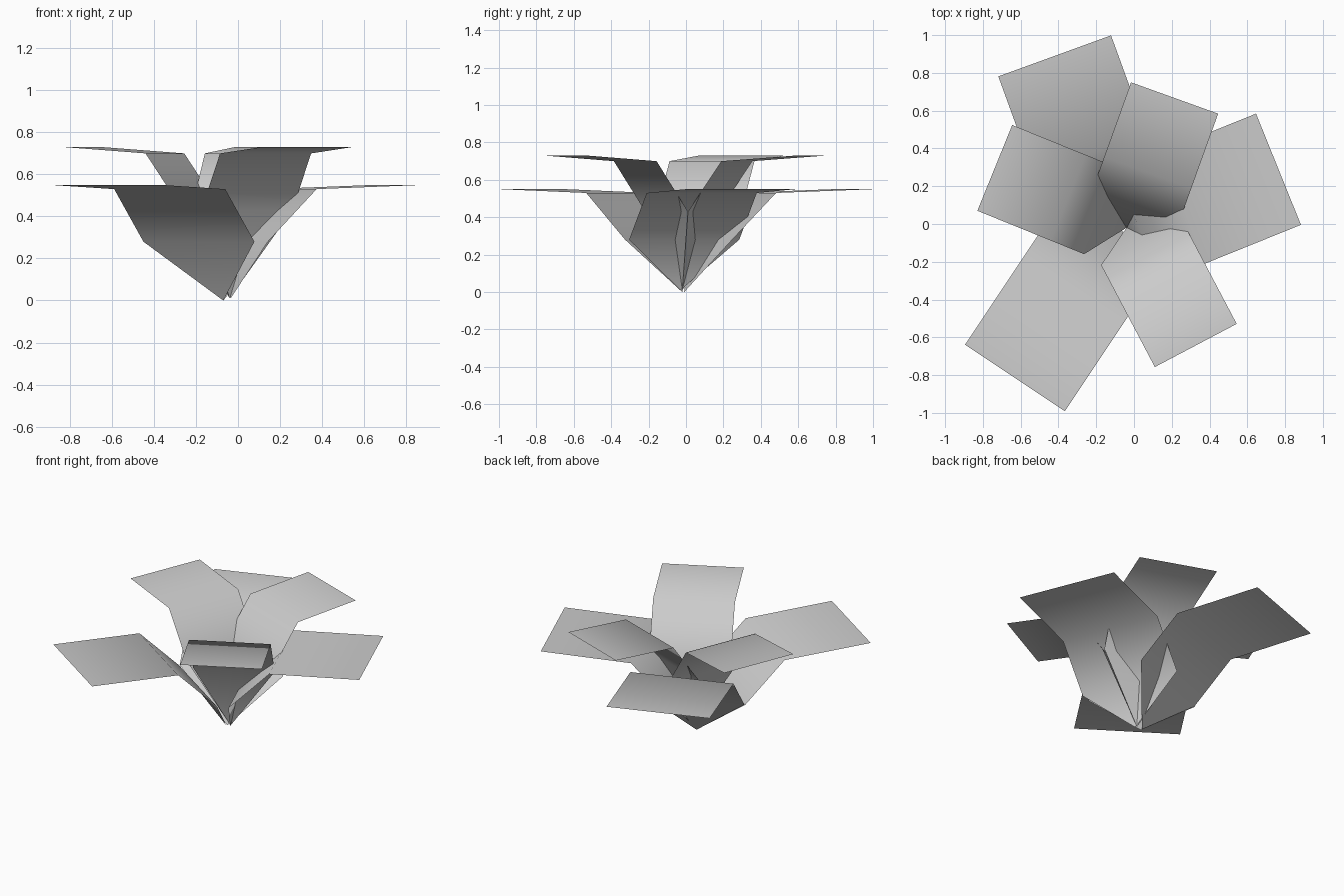
import bpy
import bmesh
import math
from mathutils import Vector

cube = bpy.data.objects.get("Cube")
if cube:
    bpy.data.objects.remove(cube, do_unlink=True)

grey = bpy.data.materials.new("leaf_grey")
grey.use_nodes = True
colour = (0.6, 0.6, 0.6, 1)
grey.diffuse_color = colour
grey.node_tree.nodes["Principled BSDF"].inputs["Base Color"].default_value = colour

# Profiles: (distance back from the tip, height)
LOWER = [(0, 0.55), (0.55, 0.53), (0.80, 0.28)]
UPPER = [(0, 0.73), (0.42, 0.70), (0.61, 0.43)]


def make_leaf(name, tip, angle, width, profile, base):
    """A bent strip of constant width that closes to a point at the base."""
    out = Vector((math.cos(math.radians(angle)), math.sin(math.radians(angle)), 0))
    side = Vector((-out.y, out.x, 0)) * width / 2
    bm = bmesh.new()
    rows = []
    for back, height in profile:
        mid = Vector((*tip, height)) - out * back
        rows.append([bm.verts.new(mid - side), bm.verts.new(mid + side)])
    for (a, b), (c, d) in zip(rows, rows[1:]):
        bm.faces.new((a, b, d, c))
    root = bm.verts.new(base)
    bm.faces.new((*rows[-1], root))
    for face in bm.faces:
        face.smooth = True
    mesh = bpy.data.meshes.new(name)
    bm.to_mesh(mesh)
    bm.free()
    mesh.materials.append(grey)
    leaf = bpy.data.objects.new(name, mesh)
    bpy.context.collection.objects.link(leaf)


# Wide lower leaves
for name, tip, angle, base in (
    ("lower_leaf_back", (-0.42, 0.89), 110, (-0.07, -0.01, 0)),
    ("lower_leaf_left", (0.765, 0.29), 22, (-0.035, -0.03, 0.01)),
    ("lower_leaf_front", (-0.63, -0.815), 236.3, (-0.07, -0.02, 0)),
):
    make_leaf(name, tip, angle, 0.635, LOWER, base)

# Narrower upper leaves
for name, tip, angle in (
    ("upper_leaf_back", (0.215, 0.667), 70.2),
    ("upper_leaf_right", (-0.737, 0.297), 157.9),
    ("upper_leaf_front", (0.327, -0.643), 297.8),
):
    make_leaf(name, tip, angle, 0.49, UPPER, (-0.04, -0.02, 0.01))
